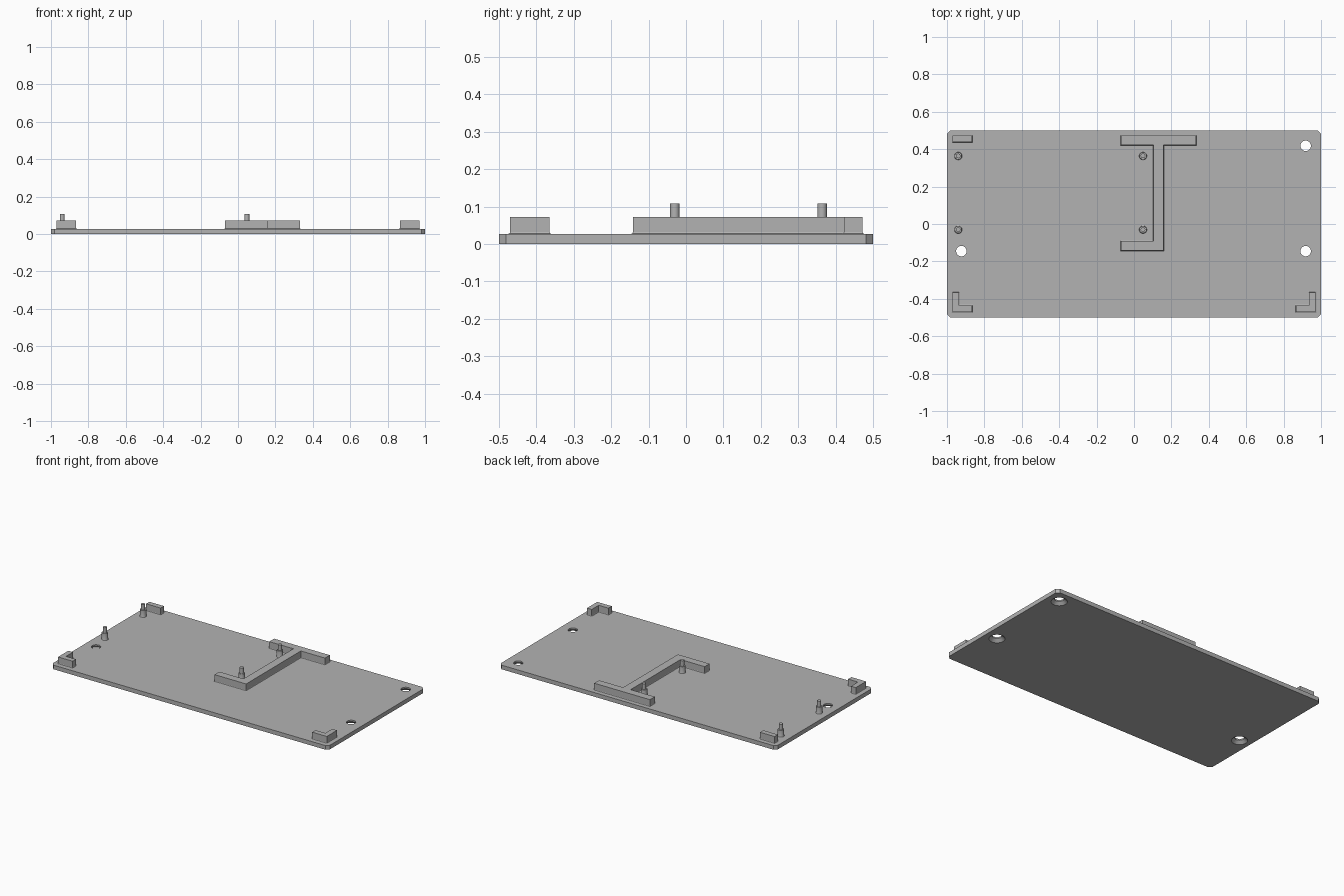
import bpy, bmesh, math
from mathutils import Vector

cube = bpy.data.objects.get("Cube")
if cube:
    bpy.data.objects.remove(cube, do_unlink=True)

grey = bpy.data.materials.new("plain grey")
grey.use_nodes = True
colour = (0.45, 0.45, 0.45, 1)
grey.diffuse_color = colour
grey.node_tree.nodes["Principled BSDF"].inputs["Base Color"].default_value = colour

PLATE_TOP, WALL_TOP, PIN_TOP, FILLET = 0.027, 0.072, 0.108, 0.005


def grow(points, d):
    """Offset a counter-clockwise outline outwards by d."""
    pts = [Vector(p) for p in points]
    result = []
    for i, p in enumerate(pts):
        a = (p - pts[i - 1]).normalized()
        b = (pts[(i + 1) % len(pts)] - p).normalized()
        na, nb = Vector((a.y, -a.x)), Vector((b.y, -b.x))
        result.append(p + (na + nb) * d / (1 + na.dot(nb)))
    return result


def loft(name, outline, rings):
    """Solid through copies of an outline; rings are (height, outward offset)."""
    bm = bmesh.new()
    loops = [[bm.verts.new((p.x, p.y, z)) for p in grow(outline, d)] for z, d in rings]
    n = len(outline)
    for lo, hi in zip(loops, loops[1:]):
        for i in range(n):
            j = (i + 1) % n
            bm.faces.new((lo[i], lo[j], hi[j], hi[i]))
    bm.faces.new(loops[0][::-1])
    bm.faces.new(loops[-1])
    mesh = bpy.data.meshes.new(name)
    bm.to_mesh(mesh)
    bm.free()
    mesh.materials.append(grey)
    obj = bpy.data.objects.new(name, mesh)
    bpy.context.collection.objects.link(obj)
    return obj


def circle(x, y, r, n=32):
    return [(x + r * math.cos(i * math.tau / n), y + r * math.sin(i * math.tau / n))
            for i in range(n)]


def smooth(obj):
    bpy.ops.object.select_all(action='DESELECT')
    obj.select_set(True)
    bpy.context.view_layer.objects.active = obj
    bpy.ops.object.shade_smooth_by_angle(angle=math.radians(30))


# Base plate with clipped corners
c = 0.019
plate = loft("base_plate", [(-1 + c, -.5), (1 - c, -.5), (1, -.5 + c), (1, .5 - c),
                            (1 - c, .5), (-1 + c, .5), (-1, .5 - c), (-1, -.5 + c)],
             [(0, 0), (PLATE_TOP, 0)])

# Screw holes, countersunk from below
for i, (x, y) in enumerate([(.918, .418), (.918, -.145), (-.923, -.145)]):
    cutter = loft(f"hole_cutter_{i + 1}", circle(x, y, .028),
                  [(-.005, .025), (.018, 0), (.05, 0)])
    cutter.hide_render = True
    cutter.hide_set(True)
    cutter.display_type = 'WIRE'
    cut = plate.modifiers.new("screw_hole", 'BOOLEAN')
    cut.operation = 'DIFFERENCE'
    cut.solver = 'EXACT'
    cut.object = cutter
bpy.context.view_layer.objects.active = plate
plate.select_set(True)
for mod in list(plate.modifiers):
    bpy.ops.object.modifier_apply(modifier=mod.name)
for obj in [o for o in bpy.data.objects if o.name.startswith("hole_cutter")]:
    bpy.data.objects.remove(obj, do_unlink=True)
smooth(plate)

# Raised walls, slightly flared at the foot
wall_rings = [(PLATE_TOP - .002, FILLET), (PLATE_TOP, FILLET),
              (PLATE_TOP + FILLET * .3, FILLET * .3),
              (PLATE_TOP + FILLET, 0), (WALL_TOP, 0)]
loft("centre_wall", [(-.07, -.142), (.158, -.142), (.158, .422), (.332, .422),
                     (.332, .472), (-.07, .472), (-.07, .422), (.104, .422),
                     (.104, -.092), (-.07, -.092)], wall_rings)
loft("back_corner_bar", [(-.97, .438), (-.865, .438), (-.865, .472), (-.97, .472)],
     wall_rings)

# Front corner brackets, mirrored
bracket = [(-.97, -.47), (-.865, -.47), (-.865, -.436), (-.936, -.436),
           (-.936, -.365), (-.97, -.365)]
loft("front_right_bracket", bracket, wall_rings)
loft("front_left_bracket", [(-x, y) for x, y in reversed(bracket)], wall_rings)

# Standoffs: a wide foot carrying a thin locating pin
for x, side in ((-.94, "outer"), (.048, "inner")):
    for y, end in ((-.03, "front"), (.364, "back")):
        post = loft(f"{side}_{end}_standoff", circle(x, y, .0125),
                    [(z, d + .0065) for z, d in wall_rings] +
                    [(WALL_TOP, 0), (PIN_TOP, 0)])
        smooth(post)
